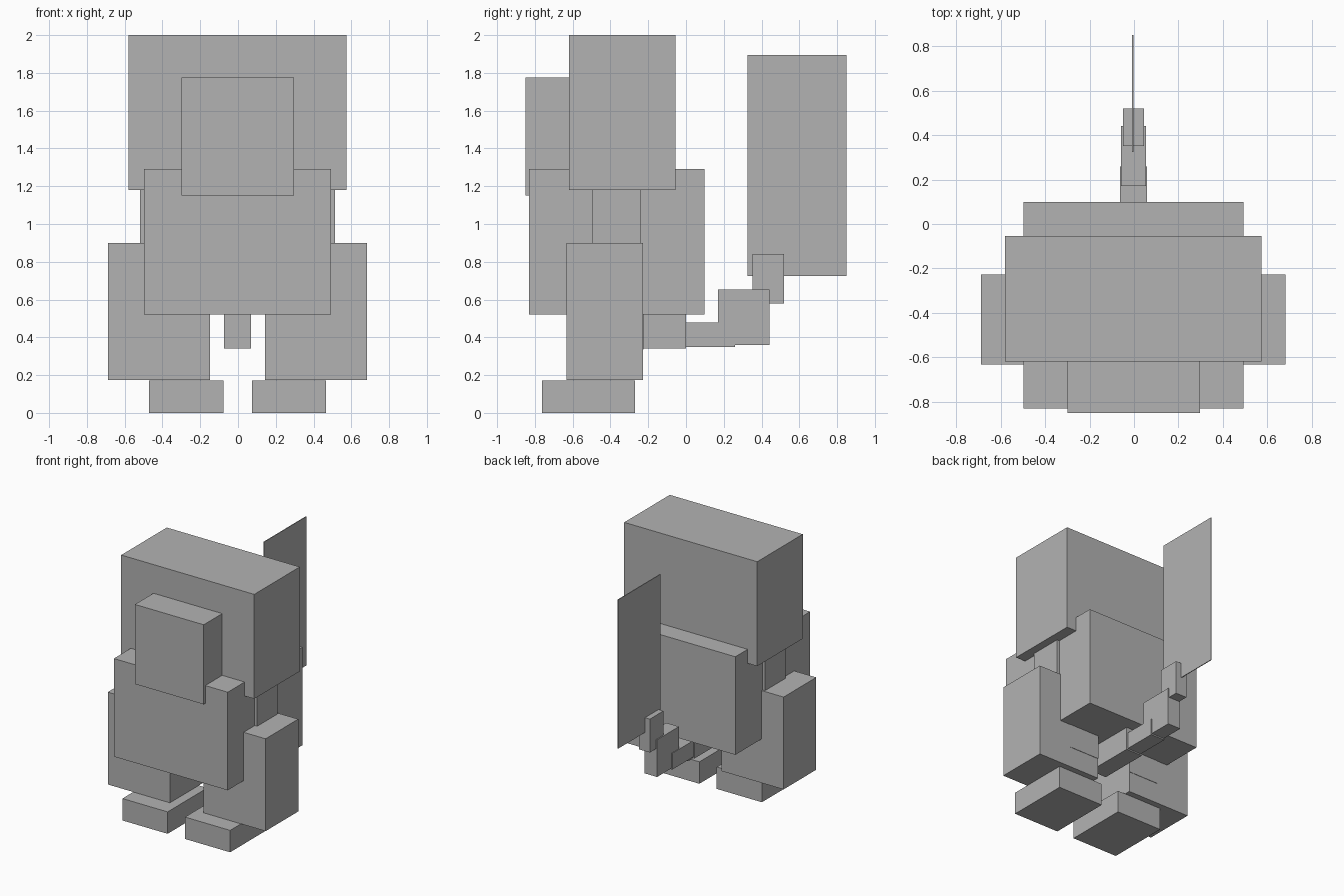
import bpy

if "Cube" in bpy.data.objects:
    bpy.data.objects.remove(bpy.data.objects["Cube"])

grey = bpy.data.materials.new("mid_grey")
grey.diffuse_color = (0.45, 0.45, 0.45, 1)
grey.use_nodes = True
grey.node_tree.nodes["Principled BSDF"].inputs["Base Color"].default_value = grey.diffuse_color


def box(name, x, y, z):
    """Axis-aligned block from (min, max) ranges."""
    bpy.ops.mesh.primitive_cube_add(size=1)
    ob = bpy.context.object
    ob.name = name
    ranges = (x, y, z)
    for v in ob.data.vertices:
        v.co = [r[0] if c < 0 else r[1] for c, r in zip(v.co, ranges)]
    ob.data.materials.append(grey)
    return ob


def pair(name, x, y, z):
    """Left and right copies of a block."""
    box(name + "_right", x, y, z)
    box(name + "_left", (-x[1] - 0.005, -x[0] - 0.005), y, z)


# Head and body
box("head", (-0.58, 0.575), (-0.62, -0.055), (1.18, 2.0))
box("snout", (-0.30, 0.297), (-0.85, -0.60), (1.15, 1.775))
box("body", (-0.497, 0.492), (-0.83, 0.098), (0.52, 1.29))

# Limbs
pair("shoulder", (0.38, 0.513), (-0.495, -0.24), (0.70, 1.21))
pair("leg", (0.143, 0.683), (-0.633, -0.228), (0.175, 0.90))
pair("hip", (0.143, 0.40), (-0.45, -0.225), (0.335, 0.60))
pair("foot", (0.073, 0.465), (-0.762, -0.27), (0.004, 0.172))
for side in ("right", "left"):
    for v in bpy.data.objects["foot_" + side].data.vertices:
        if v.co.z < 0.1:
            v.co.z = 0.0

# Tail segments stepping up to the thin end plate
box("tail_base", (-0.073, 0.068), (-0.40, 0.0), (0.34, 0.56))
box("tail_lower", (-0.063, 0.058), (-0.02, 0.26), (0.35, 0.478))
box("tail_bend", (-0.058, 0.053), (0.17, 0.442), (0.36, 0.652))
box("tail_upper", (-0.05, 0.045), (0.352, 0.52), (0.58, 0.842))
box("tail_plate", (-0.008, -0.002), (0.325, 0.85), (0.726, 1.895))
